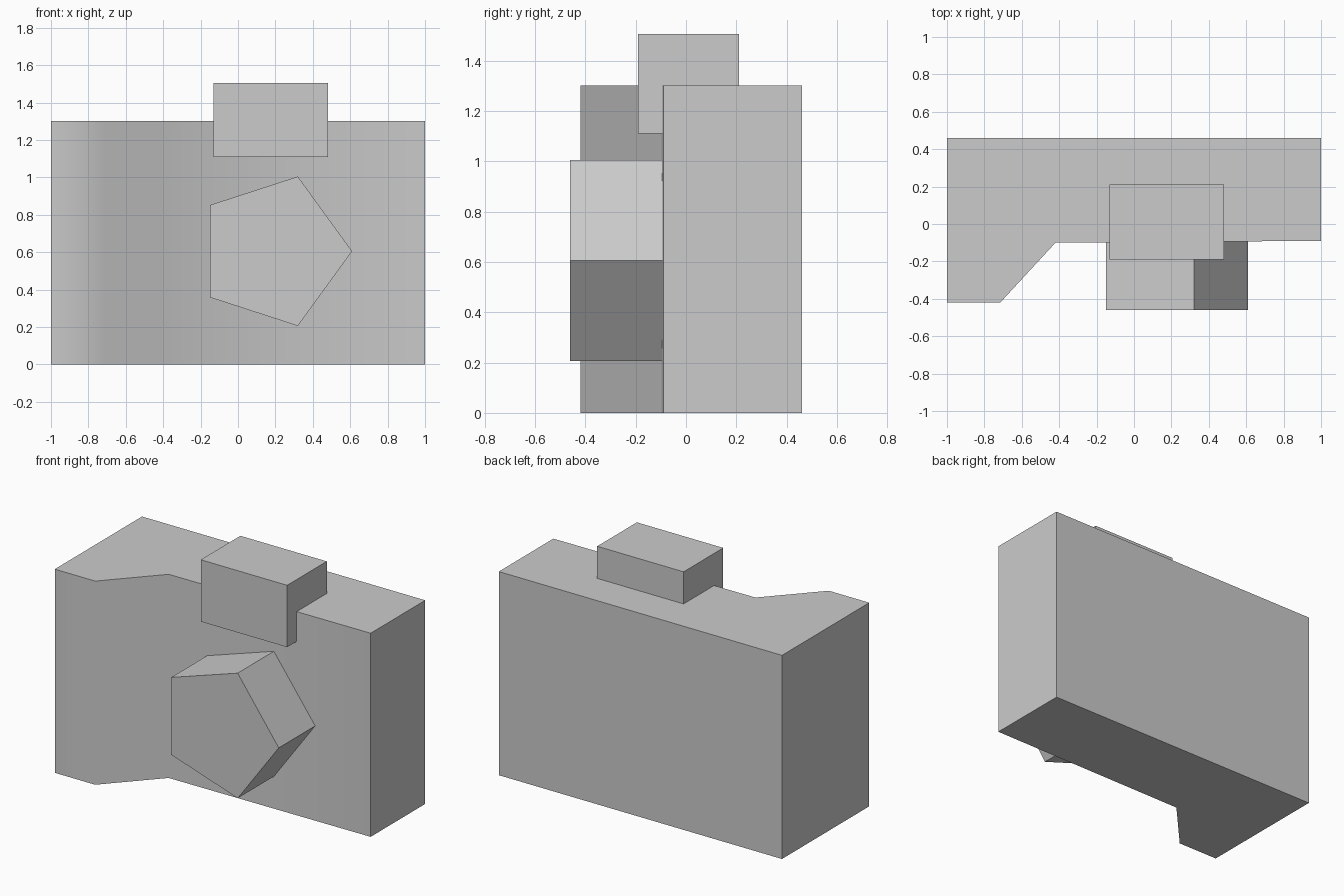
import bpy
import bmesh
from math import cos, sin, radians, tau
from mathutils import Vector

default = bpy.data.objects.get("Cube")
if default:
    bpy.data.objects.remove(default, do_unlink=True)

GREY = (0.6, 0.6, 0.6, 1.0)
grey = bpy.data.materials.new("plain_grey")
grey.use_nodes = True
grey.diffuse_color = GREY
grey.node_tree.nodes["Principled BSDF"].inputs["Base Color"].default_value = GREY


def prism(name, outline, sweep):
    """Extrude a closed outline of 3D points along the sweep vector."""
    bm = bmesh.new()
    cap = bm.faces.new([bm.verts.new(p) for p in outline])
    result = bmesh.ops.extrude_face_region(bm, geom=[cap], use_keep_orig=True)
    moved = [v for v in result["geom"] if isinstance(v, bmesh.types.BMVert)]
    bmesh.ops.translate(bm, verts=moved, vec=Vector(sweep))
    bmesh.ops.recalc_face_normals(bm, faces=bm.faces)
    mesh = bpy.data.meshes.new(name)
    bm.to_mesh(mesh)
    bm.free()
    mesh.materials.append(grey)
    obj = bpy.data.objects.new(name, mesh)
    bpy.context.collection.objects.link(obj)
    return obj


# Body with the hand grip, its front softly shaded across the bends
plan = [(-1, 0.46), (-1, -0.42), (-0.715, -0.42),
        (-0.42, -0.1), (1, -0.09), (1, 0.46)]
body = prism("body", [(x, y, 0) for x, y in plan], (0, 0, 1.3))
bpy.ops.object.select_all(action="DESELECT")
body.select_set(True)
bpy.context.view_layer.objects.active = body
bpy.ops.object.shade_smooth_by_angle(angle=radians(60))

# Five-sided lens barrel
ring = [(0.19 + 0.42 * cos(tau * i / 5), -0.46, 0.605 + 0.42 * sin(tau * i / 5))
        for i in range(5)]
prism("lens", ring, (0, 0.37, 0))

# Viewfinder block sitting in the top edge
block = [(-0.13, -0.19, 1.11), (0.48, -0.19, 1.11),
         (0.48, 0.21, 1.11), (-0.13, 0.21, 1.11)]
prism("viewfinder", block, (0, 0, 0.395))
